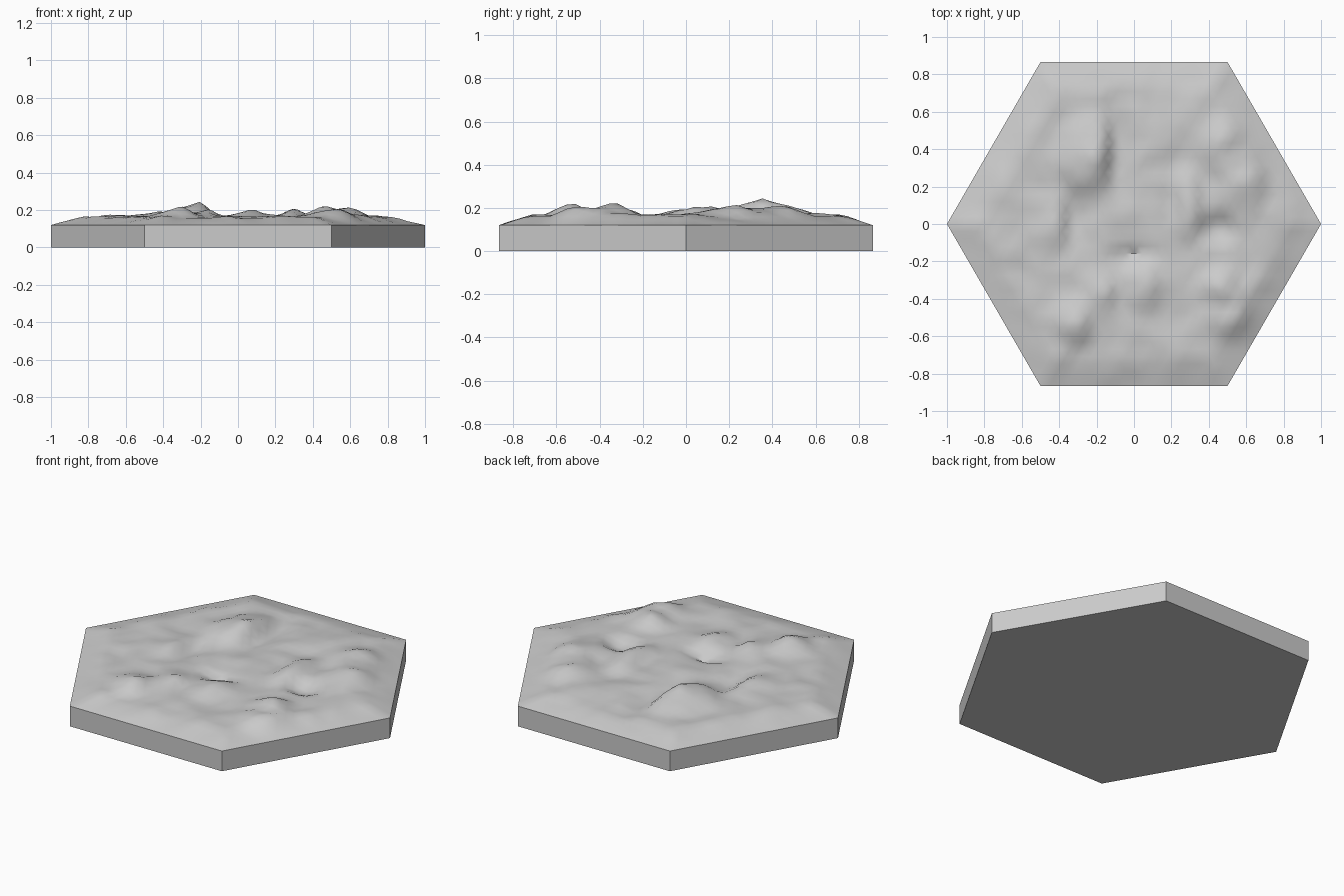
import bpy, bmesh, math
from mathutils import Vector, noise

if "Cube" in bpy.data.objects:
    bpy.data.objects.remove(bpy.data.objects["Cube"], do_unlink=True)

BASE = 0.12          # rim height of the slab
RINGS = 22           # rings of the triangular terrain grid
APOTHEM = math.sqrt(3) / 2

# Plain stone colour for the whole tile
stone = bpy.data.materials.new("light_grey_stone")
stone.use_nodes = True
stone.diffuse_color = (0.6, 0.6, 0.6, 1)
stone.node_tree.nodes["Principled BSDF"].inputs["Base Color"].default_value = (0.6, 0.6, 0.6, 1)

# Ridges and hollows: x, y, height, then reach to west, east, south, north
FEATURES = [
    (-.2, .34, .085, .25, .1, .2, .28),
    (.44, -.33, .07, .12, .15, .12, .12),
    (.3, .06, .05, .1, .08, .2, .3),
    (.45, .44, .05, .15, .15, .2, .15),
    (.6, .22, .055, .2, .12, .25, .2),
    (.57, -.5, .05, .2, .12, .15, .2),
    (-.3, -.53, .055, .15, .1, .15, .15),
    (-.15, -.37, .04, .15, .06, .15, .12),
    (.07, -.35, .03, .15, .08, .15, .2),
    (-.42, 0, .03, .2, .08, .2, .2),
    (.45, -.03, -.05, .12, .1, .1, .1),
    (0, -.16, -.04, .15, .15, .1, .06),
    (-.32, .02, -.03, .08, .08, .2, .2),
    (-.1, .45, -.03, .06, .12, .3, .3),
]


def edge_distance(x, y):
    """Distance from a point to the nearest side of the hexagon."""
    return APOTHEM - max(abs(x * math.cos(a) + y * math.sin(a))
                         for a in (math.pi / 6, math.pi / 2, 5 * math.pi / 6))


def height(x, y):
    d = edge_distance(x, y)
    if d < 0.001:
        return BASE
    rise = 0.045 + 0.016 * noise.noise(Vector((x * 5, y * 5, 3)))
    rise += 0.008 * noise.noise(Vector((x * 11, y * 11, 7)))
    for fx, fy, h, west, east, south, north in FEATURES:
        u = (x - fx) / (east if x > fx else west)
        v = (y - fy) / (north if y > fy else south)
        rise += h * max(0, 1 - math.hypot(u, v))
    return BASE + max(0.003, rise) * min(1, d / 0.15)


# Terrain top: triangular grid clipped to the hexagon
bm = bmesh.new()
grid = {}
for i in range(-RINGS, RINGS + 1):
    for j in range(-RINGS, RINGS + 1):
        if abs(i + j) <= RINGS:
            x, y = (i + j / 2) / RINGS, j * APOTHEM / RINGS
            grid[i, j] = bm.verts.new((x, y, height(x, y)))
for i, j in grid:
    for corners in (((i, j), (i + 1, j), (i, j + 1)),
                    ((i + 1, j), (i + 1, j - 1), (i, j))):
        if all(c in grid for c in corners):
            face = bm.faces.new([grid[c] for c in corners])
            face.normal_update()
            if face.normal.z < 0:
                face.normal_flip()
top = bpy.data.meshes.new("terrain_top")
bm.to_mesh(top)
bm.free()
terrain = bpy.data.objects.new("terrain_top", top)
bpy.context.collection.objects.link(terrain)

# Slab: flat hexagonal prism with an open top under the terrain
bm = bmesh.new()
lower, upper = [[bm.verts.new((math.cos(k * math.pi / 3), math.sin(k * math.pi / 3), z))
                 for k in range(6)] for z in (0, BASE)]
bm.faces.new(lower[::-1])
for k in range(6):
    n = (k + 1) % 6
    bm.faces.new((lower[k], lower[n], upper[n], upper[k]))
side = bpy.data.meshes.new("hexagon_slab")
bm.to_mesh(side)
bm.free()
slab = bpy.data.objects.new("hexagon_slab", side)
bpy.context.collection.objects.link(slab)

for mesh in (top, side):
    mesh.materials.append(stone)

# Smooth ground with crisp cliffs
bpy.ops.object.select_all(action='DESELECT')
terrain.select_set(True)
bpy.context.view_layer.objects.active = terrain
bpy.ops.object.shade_smooth_by_angle(angle=math.radians(40))
